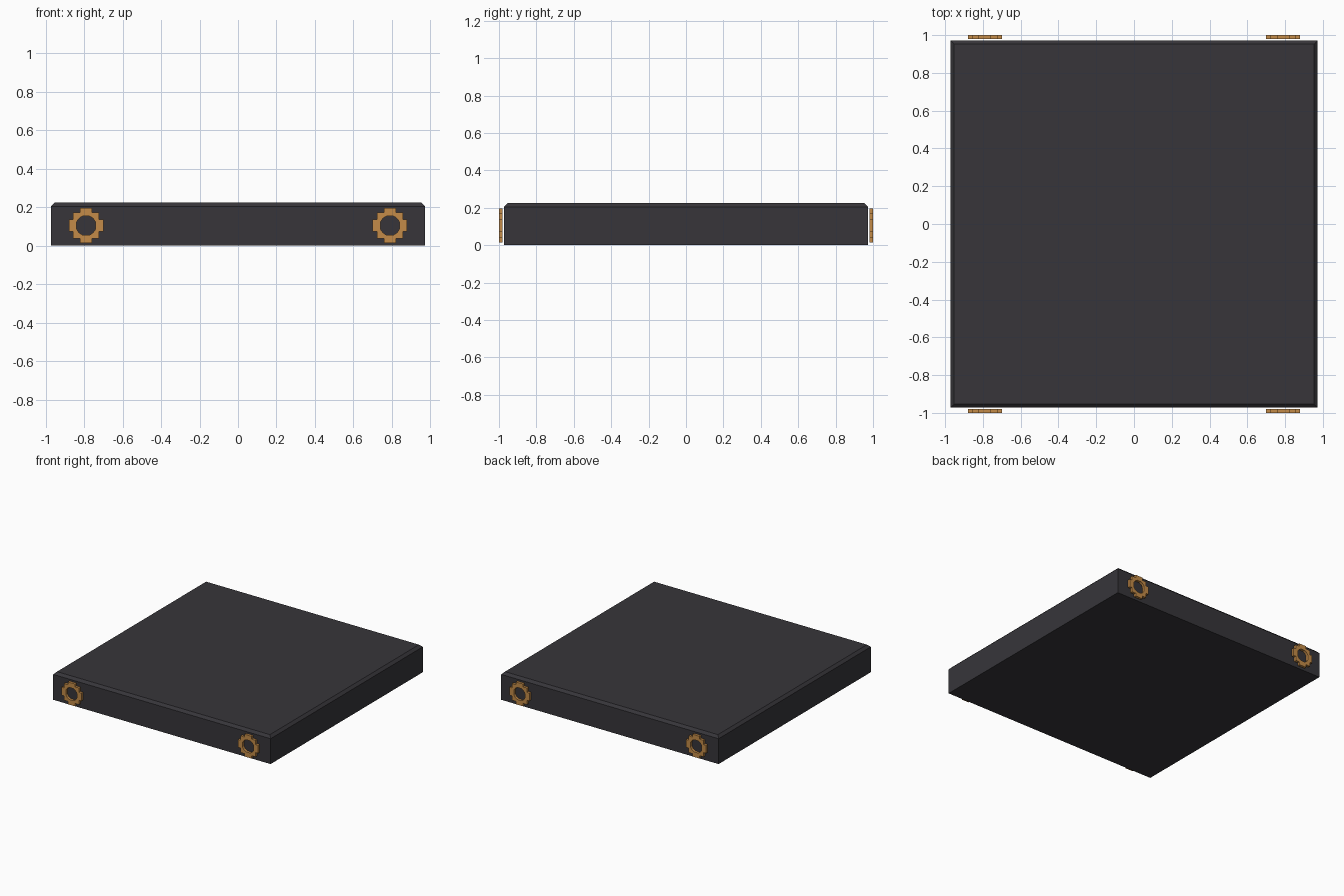
import bpy, bmesh, math

if "Cube" in bpy.data.objects:
    bpy.data.objects.remove(bpy.data.objects["Cube"])


def material(name, rgb):
    m = bpy.data.materials.new(name)
    m.diffuse_color = (*rgb, 1)
    m.use_nodes = True
    m.node_tree.nodes["Principled BSDF"].inputs["Base Color"].default_value = m.diffuse_color
    return m


def make_object(name, bm, mat):
    bmesh.ops.recalc_face_normals(bm, faces=bm.faces)
    me = bpy.data.meshes.new(name)
    bm.to_mesh(me)
    bm.free()
    me.materials.append(mat)
    ob = bpy.data.objects.new(name, me)
    bpy.context.collection.objects.link(ob)
    return ob


charcoal = material("charcoal", (0.038, 0.036, 0.042))
brass = material("brass", (0.55, 0.26, 0.065))

# Slab with chamfered top edges
H, TOP = 0.972, 0.225
bm = bmesh.new()
bmesh.ops.create_cube(bm, size=1)
for v in bm.verts:
    v.co = (v.co.x * 2 * H, v.co.y * 2 * H, (v.co.z + 0.5) * TOP)
top_edges = [e for e in bm.edges if all(v.co.z > TOP - 0.001 for v in e.verts)]
bmesh.ops.bevel(bm, geom=top_edges, offset=0.02, segments=1, affect='EDGES')
make_object("slab", bm, charcoal)


# Toothed rings standing just off the front and back faces
def toothed_ring(name, cx, y0, y1, cz):
    quarter = [(.09, -.032), (.09, .032), (.067, .032), (.067, .067), (.032, .067)]
    outer = []
    for q in range(4):
        c, s = round(math.cos(q * math.pi / 2)), round(math.sin(q * math.pi / 2))
        outer += [(x * c - z * s, x * s + z * c) for x, z in quarter]
    inner = [(.052 * x / math.hypot(x, z), .052 * z / math.hypot(x, z)) for x, z in outer]
    bm = bmesh.new()
    loops = [[bm.verts.new((cx + x, y, cz + z)) for x, z in pts]
             for pts, y in ((outer, y0), (outer, y1), (inner, y1), (inner, y0))]
    n = len(outer)
    for k in range(4):
        a, b = loops[k], loops[(k + 1) % 4]
        for i in range(n):
            j = (i + 1) % n
            bm.faces.new((a[i], a[j], b[j], b[i]))
    return make_object(name, bm, brass)


for side, sx in (("left", -1), ("right", 1)):
    for end, sy in (("front", -1), ("back", 1)):
        toothed_ring(f"{end}_{side}_toothed_ring", sx * 0.79, sy * 0.98, sy * 1.0, 0.105)
